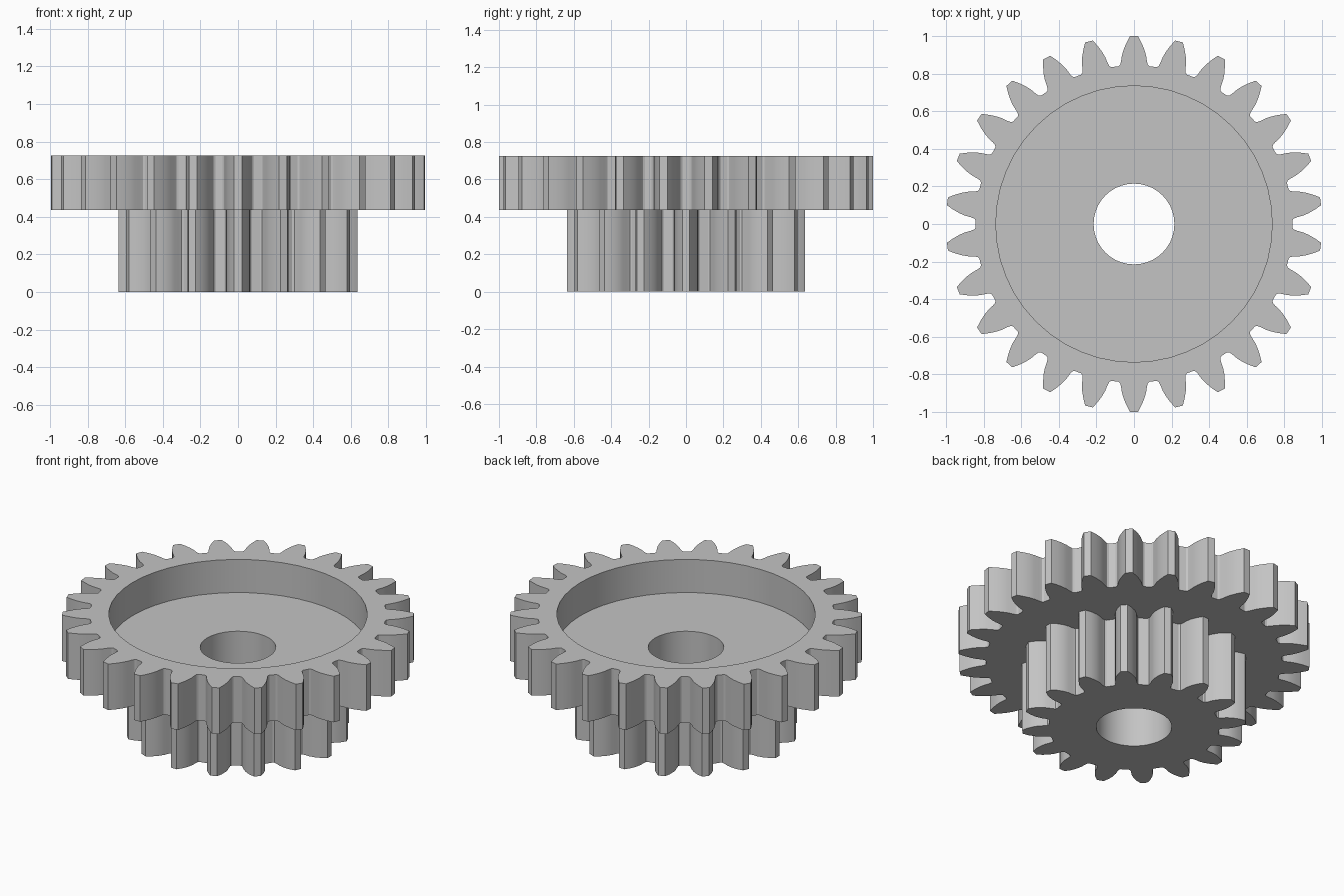
import bpy
import bmesh
from math import sin, cos, pi, radians

if "Cube" in bpy.data.objects:
    bpy.data.objects.remove(bpy.data.objects["Cube"], do_unlink=True)

grey = bpy.data.materials.new("light_grey")
grey.use_nodes = True
colour = (0.55, 0.55, 0.55, 1)
grey.diffuse_color = colour
grey.node_tree.nodes["Principled BSDF"].inputs["Base Color"].default_value = colour

BORE, RECESS = 0.215, 0.735
STEP_Z, FLOOR_Z, TOP_Z = 0.437, 0.518, 0.726


def circle(radius, count):
    return [(radius * cos(2 * pi * i / count), radius * sin(2 * pi * i / count))
            for i in range(count)]


def gear_outline(teeth, flank):
    """Repeat one symmetric tooth, given as (radius, half width) from root to tip."""
    tooth = [(r, -w) for r, w in flank] + [(r, w) for r, w in reversed(flank)]
    points = []
    for t in range(teeth):
        a = pi / 2 + 2 * pi * t / teeth
        for r, w in tooth:
            b = a + w / r
            points.append((r * cos(b), r * sin(b)))
    return points


def build(name, rings):
    """Join successive rings: walls where the outline repeats, flat fills elsewhere."""
    bm = bmesh.new()
    loops = []
    for outline, z in rings:
        verts = [bm.verts.new((x, y, z)) for x, y in outline]
        edges = [bm.edges.new((v, verts[i - 1])) for i, v in enumerate(verts)]
        loops.append((outline, z, verts, edges))
    for (o1, z1, v1, e1), (o2, z2, v2, e2) in zip(loops, loops[1:]):
        if o1 is o2:
            for i in range(len(v1)):
                bm.faces.new((v1[i - 1], v1[i], v2[i], v2[i - 1]))
        else:
            bmesh.ops.triangle_fill(bm, edges=e1 + e2, use_beauty=True)
    bmesh.ops.recalc_face_normals(bm, faces=bm.faces)
    # The lowest flat face must look downwards
    bm.normal_update()
    flat = [f for f in bm.faces if abs(f.normal.z) > 0.9]
    if min(flat, key=lambda f: f.calc_center_median().z).normal.z > 0:
        bmesh.ops.reverse_faces(bm, faces=bm.faces)
    mesh = bpy.data.meshes.new(name)
    bm.to_mesh(mesh)
    bm.free()
    mesh.materials.append(grey)
    obj = bpy.data.objects.new(name, mesh)
    bpy.context.collection.objects.link(obj)
    bpy.ops.object.select_all(action="DESELECT")
    obj.select_set(True)
    bpy.context.view_layer.objects.active = obj
    bpy.ops.object.shade_smooth_by_angle(angle=radians(28))


bore = circle(BORE, 40)
recess = circle(RECESS, 48)
small = gear_outline(16, [(0.485, 0.072), (0.492, 0.064), (0.51, 0.061), (0.54, 0.061),
                          (0.571, 0.055), (0.607, 0.04), (0.637, 0.02)])
large = gear_outline(26, [(0.843, 0.083), (0.85, 0.074), (0.868, 0.069), (0.9, 0.064),
                          (0.93, 0.055), (0.965, 0.04), (1.0, 0.021)])

# Lower pinion with its bore
build("small_pinion", [(bore, STEP_Z), (bore, 0), (small, 0), (small, STEP_Z)])

# Upper wheel with a round recess and the upper end of the bore
build("large_gear_wheel", [(small, STEP_Z), (large, STEP_Z), (large, TOP_Z),
                           (recess, TOP_Z), (recess, FLOOR_Z),
                           (bore, FLOOR_Z), (bore, STEP_Z)])
